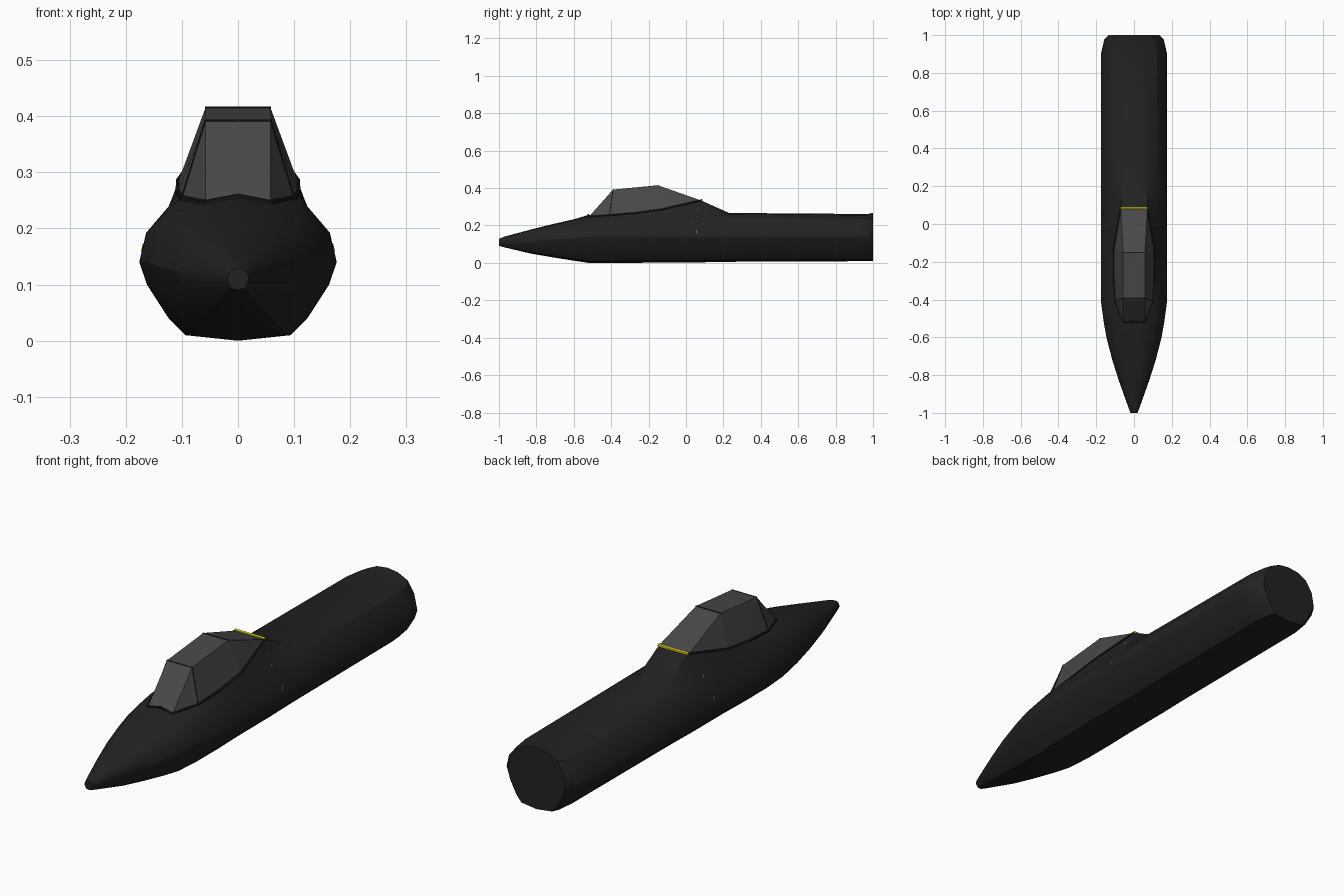
import bpy, bmesh
from mathutils import Vector

if "Cube" in bpy.data.objects:
    bpy.data.objects.remove(bpy.data.objects["Cube"])


def mat(name, c):
    m = bpy.data.materials.new(name)
    m.diffuse_color = (*c, 1)
    m.use_nodes = True
    m.node_tree.nodes["Principled BSDF"].inputs["Base Color"].default_value = m.diffuse_color
    return m


HULL = mat("matte black hull", (0.016, 0.016, 0.016))
TRIM = mat("black frame", (0.010, 0.010, 0.010))
GLASS = mat("smoked glass", (0.065, 0.065, 0.065))
YELLOW = mat("yellow marking", (0.75, 0.66, 0.015))


def finish(name, bm, material):
    bmesh.ops.recalc_face_normals(bm, faces=bm.faces)
    me = bpy.data.meshes.new(name)
    bm.to_mesh(me)
    bm.free()
    ob = bpy.data.objects.new(name, me)
    bpy.context.collection.objects.link(ob)
    me.materials.append(material)
    return ob


# canopy sill line, shared by hull, glass and frame (right side, front to back)
SILL = [(0.058, -0.52, 0.246), (0.100, -0.41, 0.254), (0.107, -0.27, 0.266),
        (0.106, -0.13, 0.285), (0.070, 0.08, 0.334)]


def section(y, w, bot, mid, top, shoulder=None, crest=None):
    """Half outline from belly to spine, mirrored into a closed ring."""
    d, h = mid - bot, top - mid
    half = [(0, bot), (0.53 * w, bot + 0.07 * d), (0.70 * w, bot + 0.28 * d),
            (0.92 * w, bot + 0.71 * d), (w, mid), (0.93 * w, mid + 0.41 * h),
            (0.70 * w, mid + 0.78 * h), shoulder or (0.37 * w, mid + 0.95 * h),
            (0, crest or top)]
    ring = half + [(-x, z) for x, z in half[-2:0:-1]]
    return [Vector((x, y, z)) for x, z in ring]


# fuselage: loft from pointed nose to blunt tail
sections = [section(-1.0, 0.019, 0.091, 0.11, 0.129),
            section(-0.97, 0.030, 0.083, 0.112, 0.141),
            section(-0.83, 0.080, 0.050, 0.119, 0.178),
            section(-0.72, 0.115, 0.031, 0.126, 0.206),
            section(-0.60, 0.146, 0.012, 0.133, 0.233)]
for (x, y, z), w, crest in zip(SILL, (0.160, 0.175, 0.176, 0.176, 0.175),
                               (0.257, 0.254, 0.266, 0.285, 0.334)):
    bot = 0.0 if y < -0.2 else 0.003
    sections.append(section(y, w, bot, 0.14, 0.255 if y < -0.5 else 0.268,
                            (x, z), crest))
sections += [section(0.23, 0.175, 0.006, 0.14, 0.267),
             section(0.90, 0.175, 0.009, 0.14, 0.262),
             section(0.975, 0.158, 0.009, 0.14, 0.262),
             section(1.0, 0.135, 0.009, 0.14, 0.268)]
bm = bmesh.new()
rings = [[bm.verts.new(p) for p in s] for s in sections]
for a, b in zip(rings, rings[1:]):
    for i in range(len(a)):
        j = (i + 1) % len(a)
        bm.faces.new((a[i], a[j], b[j], b[i]))
bm.faces.new(rings[0])
bm.faces.new(rings[-1])
hull = finish("fuselage", bm, HULL)
bpy.context.view_layer.objects.active = hull
hull.select_set(True)
bpy.ops.object.shade_smooth_by_angle(angle=0.5)

# canopy glass: faceted panes
ROOF = [(0.058, -0.39, 0.392), (0.058, -0.15, 0.415)]
bm = bmesh.new()
R = [bm.verts.new(p) for p in SILL + ROOF]
L = [bm.verts.new((-x, y, z)) for x, y, z in SILL + ROOF]
for s in (R, L):
    for f in ((0, 1, 5), (1, 2, 5), (2, 6, 5), (2, 3, 6), (3, 4, 6)):
        bm.faces.new([s[i] for i in f])
for a, b in ((0, 5), (5, 6), (6, 4)):
    bm.faces.new((R[a], R[b], L[b], L[a]))
for a in range(4):
    bm.faces.new((R[a], L[a], L[a + 1], R[a + 1]))
finish("canopy_glass", bm, GLASS)


def bars(name, pairs, r, material):
    """Thin four-sided rods between point pairs."""
    bm = bmesh.new()
    for p, q in pairs:
        p, q = Vector(p), Vector(q)
        d = q - p
        m = d.to_track_quat('Z', 'Y').to_matrix().to_4x4()
        m.translation = (p + q) / 2
        bmesh.ops.create_cone(bm, cap_ends=True, segments=6, radius1=r,
                              radius2=r, depth=d.length + r, matrix=m)
    return finish(name, bm, material)


def flip(p):
    return (-p[0], p[1], p[2])


def both(pairs):
    return pairs + [(flip(p), flip(q)) for p, q in pairs]


# canopy sill frame, with the front edge following the nose crest
front = (0, -0.522, 0.257)
bars("canopy_sill_frame", both(list(zip(SILL, SILL[1:])) + [(front, SILL[0])]),
     0.005, TRIM)
# thin pane joints
bars("canopy_pane_joints",
     both([(ROOF[0], SILL[1])]) + [(ROOF[0], flip(ROOF[0])),
                                   (ROOF[1], flip(ROOF[1]))], 0.002, TRIM)

# yellow strip behind the canopy and small seam dashes on the flanks
bars("canopy_rear_strip", [((-0.067, 0.083, 0.335), (0.067, 0.083, 0.335))],
     0.007, YELLOW)
bars("seam_dashes", both([((0.122, 0.055, 0.240), (0.115, 0.056, 0.252)),
                          ((0.101, 0.060, 0.276), (0.095, 0.062, 0.287)),
                          ((0.171, 0.055, 0.160), (0.168, 0.055, 0.172))]),
     0.0018, YELLOW)
